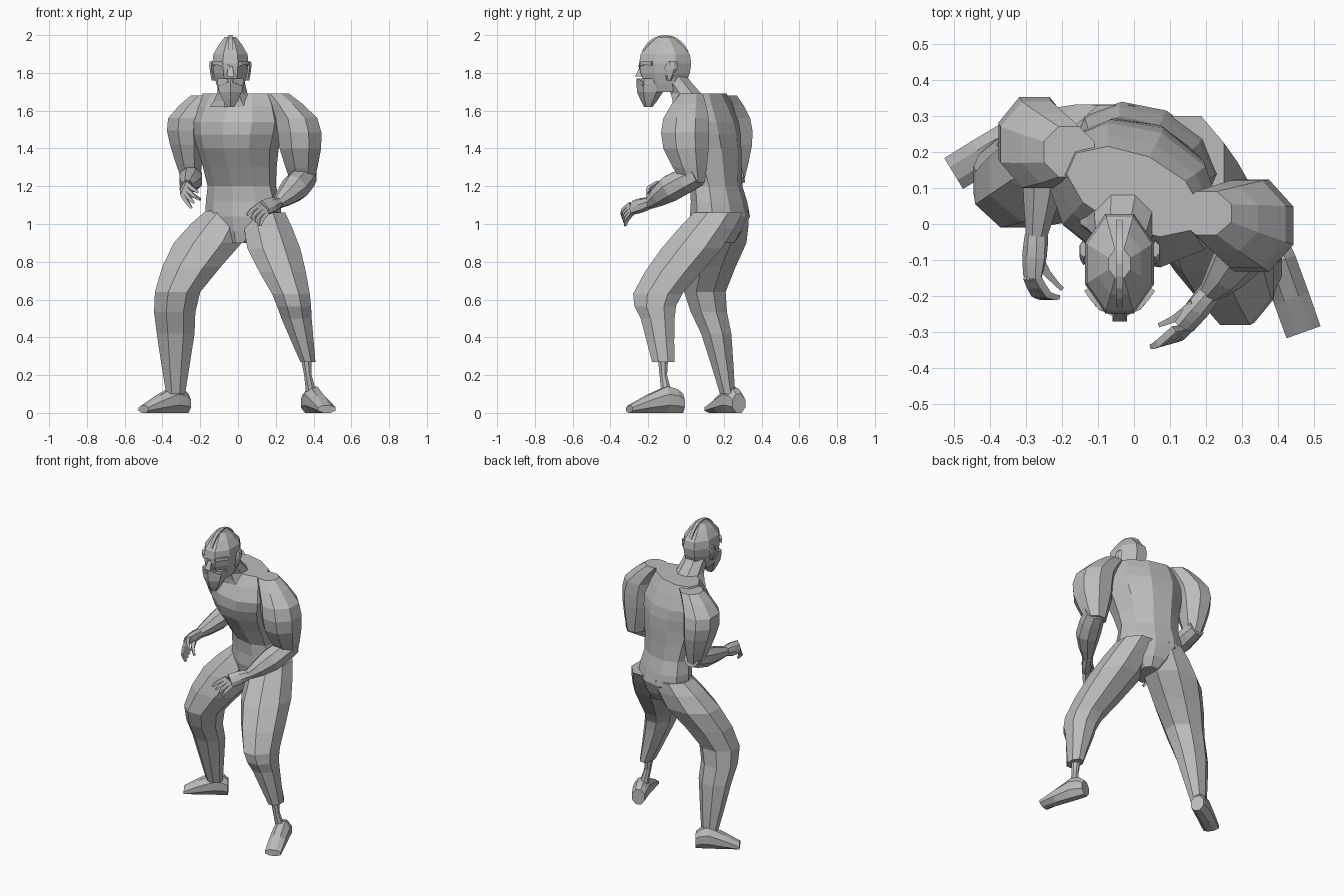
import bpy, bmesh, math
from mathutils import Vector

cube = bpy.data.objects.get("Cube")
if cube:
    bpy.data.objects.remove(cube, do_unlink=True)

# One plain grey for the whole figure
grey = (0.5, 0.5, 0.5, 1)
clay = bpy.data.materials.new("clay_grey")
clay.use_nodes = True
clay.diffuse_color = grey
clay.node_tree.nodes["Principled BSDF"].inputs["Base Color"].default_value = grey

UP = Vector((0, 0, 1))
SIDE = Vector((1, 0, 0))


def refine(rings):
    """Add one smooth in-between ring after each given ring."""
    result = [rings[0]]
    last = len(rings) - 1
    for i in range(last):
        before, start = rings[max(i - 1, 0)], rings[i]
        end, after = rings[i + 1], rings[min(i + 2, last)]
        middle = [(9 * (b + c) - a - d) / 16 for a, b, c, d in zip(before, start, end, after)]
        result += [middle, end]
    return result


def loft(name, rings, side=SIDE, axis=None, sides=8):
    """Skin rings of (x, y, z, half width, half depth) along a path."""
    rings = refine([(*ring[:4], ring[-1]) for ring in rings])
    centres = [Vector(ring[:3]) for ring in rings]
    grow = 1 / math.cos(math.pi / sides)
    bm = bmesh.new()
    loops = []
    for i, centre in enumerate(centres):
        following = centres[min(i + 1, len(centres) - 1)]
        previous = centres[max(i - 1, 0)]
        tangent = axis or (following - previous).normalized()
        across = (side - tangent * side.dot(tangent)).normalized()
        width = across * rings[i][3] * grow
        depth = tangent.cross(across) * rings[i][4] * grow
        angles = [math.tau * (k + 0.5) / sides for k in range(sides)]
        loops.append([bm.verts.new(centre + width * math.cos(a) + depth * math.sin(a)) for a in angles])
    for lower, upper in zip(loops, loops[1:]):
        for k in range(sides):
            bm.faces.new((lower[k - 1], lower[k], upper[k], upper[k - 1]))
    bm.faces.new(loops[0])
    bm.faces.new(loops[-1])
    bmesh.ops.recalc_face_normals(bm, faces=bm.faces)
    mesh = bpy.data.meshes.new(name)
    bm.to_mesh(mesh)
    bm.free()
    mesh.materials.append(clay)
    bpy.context.collection.objects.link(bpy.data.objects.new(name, mesh))


def upright(name, rings, side=SIDE, sides=8):
    """Loft whose rings all lie level."""
    loft(name, rings, side, UP, sides)


def foot(name, heel, toe):
    """Flat-soled foot, high at the instep and low at the toe."""
    heel, toe = Vector(heel), Vector(toe)
    forward = (toe - heel).normalized()
    shape = [(0, .04, .05), (.3, .05, .07), (1, .05, .02)]
    rings = [(*(heel.lerp(toe, along) + UP * height), width, height) for along, width, height in shape]
    loft(name, rings, forward.cross(UP), forward)


def hand(name, wrist, forward, across, curl, thumb_tip):
    """Palm, four curled fingers in a row, and a thumb."""
    wrist, thumb_tip = Vector(wrist), Vector(thumb_tip)
    forward, across, curl = (Vector(v).normalized() for v in (forward, across, curl))
    palm = [(0, .03, .03), (.06, .04, .03), (.12, .04, .02)]
    loft(name + "_palm", [(*(wrist + forward * reach), width, depth) for reach, width, depth in palm], across)
    for finger in range(4):
        spread = across * (finger - 1.5)
        knuckle = wrist + forward * .12 + spread * .02
        tip = knuckle + curl * .1 + spread * .01
        bend = knuckle.lerp(tip, .5) + forward * .02
        loft(f"{name}_finger_{finger + 1}", [(*knuckle, .01), (*bend, .01), (*tip, .006)], across, sides=4)
    root = wrist + forward * .04 - across * .02
    bend = root.lerp(thumb_tip, .5) + forward * .01
    loft(name + "_thumb", [(*root, .02), (*bend, .01), (*thumb_tip, .006)], UP, sides=4)


# Torso, turned so its left shoulder leads
upright("torso", [
    (.03, .16, .9, .06, .1), (.03, .18, 1.04, .2, .14), (.02, .16, 1.2, .18, .12),
    (0, .1, 1.4, .21, .18), (0, .08, 1.54, .24, .18), (0, .09, 1.69, .19, .1)],
    Vector((.9, -.4, 0)).normalized(), 10)
upright("neck", [(-.02, .05, 1.62, .13, .12), (-.03, 0, 1.69, .08), (-.04, -.08, 1.8, .07)])

# Legs, with a thin bare ankle under the left cuff
upright("left_leg", [
    (.14, .17, 1.06, .11, .13), (.19, .03, .87, .14, .16), (.28, -.15, .63, .1, .13),
    (.31, -.15, .5, .08, .09), (.37, -.12, .27, .04, .06)])
upright("left_ankle", [(.36, -.12, .3, .03), (.37, -.12, .2, .02), (.39, -.1, .1, .03)])
upright("right_leg", [
    (-.05, .22, 1.07, .12, .11), (-.16, .18, .9, .18, .14), (-.32, .1, .64, .12, .11),
    (-.33, .16, .42, .1, .08), (-.33, .22, .1, .05, .04)])
foot("left_foot", (.37, -.02, 0), (.47, -.3, 0))
foot("right_foot", (-.27, .28, 0), (-.5, .14, 0))

# Arms, bent at the elbow
upright("left_upper_arm", [
    (.2, .03, 1.69, .07, .06), (.31, 0, 1.56, .11, .12), (.33, 0, 1.4, .11, .12), (.34, .04, 1.22, .06)])
loft("left_forearm", [(.36, .06, 1.26, .06), (.3, -.08, 1.19, .07), (.21, -.19, 1.11, .03)])
upright("right_upper_arm", [
    (-.18, .2, 1.68, .07), (-.27, .22, 1.56, .1, .12), (-.27, .24, 1.42, .09, .11), (-.25, .26, 1.24, .05)])
loft("right_forearm", [(-.25, .3, 1.27, .05), (-.25, .15, 1.23, .06), (-.27, -.03, 1.2, .03)])
hand("left_hand", (.21, -.19, 1.11), (-.6, -.8, -.2), (.7, .2, -.6), (-.5, -.4, -.6), (.07, -.28, 1.07))
hand("right_hand", (-.27, -.03, 1.2), (-.1, -1, -.1), (.4, 0, .9), (.6, -.6, -.7), (-.2, -.18, 1.13))

# Head and beard
MIDDLE = -.04
skull = [(1.7, .06, .09), (1.8, .09, .13), (1.9, .09, .13), (1.99, .03, .04)]
upright("head", [(MIDDLE, -.11, height, width, depth) for height, width, depth in skull])
upright("beard", [(MIDDLE, -.2, 1.62, .02), (MIDDLE, -.19, 1.7, .06), (MIDDLE, -.18, 1.77, .07)], sides=6)
upright("nose", [(MIDDLE, -.25, 1.78, .02), (MIDDLE, -.23, 1.84, .01)], sides=4)

# Ridge running over the helmet from brow to nape
arch = [math.pi * step / 6 for step in range(7)]
loft("helmet_ridge", [(MIDDLE, -.11 + .13 * math.cos(a), 1.85 + .145 * math.sin(a), .01, .006) for a in arch], sides=4)

# Mirrored face parts
for label, sign in (("left", 1), ("right", -1)):
    def paired(part, points, side, sides):
        rings = [(MIDDLE + sign * out, *rest) for out, *rest in points]
        loft(f"{label}_{part}", rings, side, UP if part == "ear" else None, sides)

    paired("brow", [(.01, -.24, 1.83, .01), (.05, -.23, 1.85, .01), (.09, -.18, 1.85, .01)], UP, 4)
    paired("moustache", [(.01, -.25, 1.76, .01), (.06, -.22, 1.74, .01)], UP, 4)
    paired("ear", [(.09, -.09, 1.76, .01), (.1, -.08, 1.82, .01, .03), (.1, -.07, 1.86, .01, .02)], SIDE, 6)
